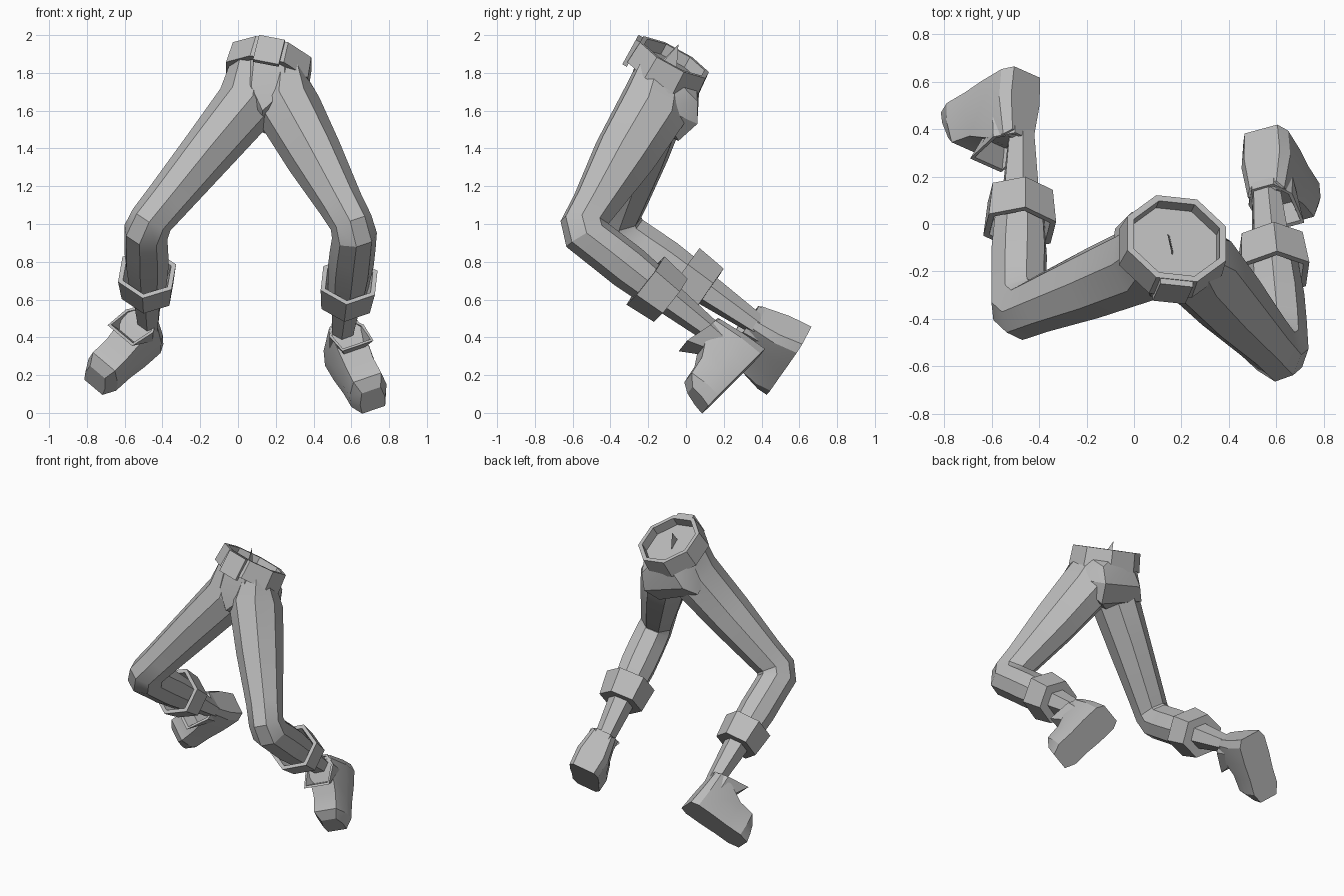
import bpy, bmesh, math
from mathutils import Vector as V

cube = bpy.data.objects.get("Cube")
if cube:
    bpy.data.objects.remove(cube)

grey = bpy.data.materials.new("plain_grey")
grey.use_nodes = True
grey.diffuse_color = (0.5, 0.5, 0.5, 1)
grey.node_tree.nodes["Principled BSDF"].inputs["Base Color"].default_value = (0.5, 0.5, 0.5, 1)


def finish(name, bm):
    bmesh.ops.recalc_face_normals(bm, faces=bm.faces)
    mesh = bpy.data.meshes.new(name)
    bm.to_mesh(mesh)
    bm.free()
    ob = bpy.data.objects.new(name, mesh)
    bpy.context.collection.objects.link(ob)
    mesh.materials.append(grey)
    bpy.ops.object.select_all(action="DESELECT")
    ob.select_set(True)
    bpy.context.view_layer.objects.active = ob
    bpy.ops.object.shade_smooth_by_angle(angle=math.radians(28))


def ring(c, a, b, ra, rb, n=8, phase=0.5):
    """Polygon around c in the plane of a and b."""
    angles = [2 * math.pi * (i + phase) / n for i in range(n)]
    return [c + a * ra * math.cos(t) + b * rb * math.sin(t) for t in angles]


def loft(name, rings, hollow=False):
    """Skin the rings; a hollow loft joins the last ring to the first."""
    bm = bmesh.new()
    rows = [[bm.verts.new(p) for p in r] for r in rings]
    n = len(rows[0])
    for lo, hi in zip(rows, rows[1:] + (rows[:1] if hollow else [])):
        for i in range(n):
            j = (i + 1) % n
            bm.faces.new((lo[i], lo[j], hi[j], hi[i]))
    if not hollow:
        bm.faces.new(rows[0])
        bm.faces.new(rows[-1])
    finish(name, bm)


def hull(name, points):
    bm = bmesh.new()
    for p in points:
        bm.verts.new(p)
    out = bmesh.ops.convex_hull(bm, input=bm.verts)
    loose = list({v for v in out["geom_interior"] + out["geom_unused"]
                  if isinstance(v, bmesh.types.BMVert)})
    if loose:
        bmesh.ops.delete(bm, geom=loose, context="VERTS")
    finish(name, bm)


# Tilted waist frame
waist = V((0.167, -0.09, 1.83))
up = V((0.25, 0.55, 1)).normalized()
across = (V((1, 0, 0)) - up * up.x).normalized()
back = up.cross(across)


def waist_ring(h, r):
    return ring(waist + up * h, across, back, r, r * 0.93)


# Pelvis with seat and crotch
hips = [(0.40, -0.14, 1.62), (-0.09, -0.1, 1.64), (0.31, 0.06, 1.65), (0.29, 0.06, 1.53),
        (0.20, 0.05, 1.55), (-0.01, 0.05, 1.62), (-0.08, -0.02, 1.57), (0.13, -0.325, 1.6),
        (0.07, -0.305, 1.73), (0.25, -0.305, 1.71), (0.12, -0.14, 1.49), (0.24, -0.04, 1.44)]
hull("pelvis", waist_ring(0.0, 0.205) + [V(p) for p in hips])

# Belt, buckle and small fold at the waist
loft("belt", [waist_ring(h, r) for h, r in
              ((-0.065, 0.24), (0.062, 0.23), (0.062, 0.2), (-0.065, 0.2))], True)
buckle = waist - back * 0.197 - up * 0.015
hull("belt_buckle", [buckle + across * x + up * z - back * y
                     for x in (-0.07, 0.07) for z in (-0.078, 0.074) for y in (0, 0.027)])
hull("waist_fold", [V((0.14, -0.04, 1.95)), V((0.15, -0.05, 1.82)),
                    V((0.16, -0.13, 1.86)), V((0.165, -0.12, 1.86))])


def leg(side, sign, hip, knee, ankle, thigh_r):
    hip, knee, ankle = V(hip), V(knee), V(ankle)
    thigh, shin = (knee - hip).normalized(), (ankle - knee).normalized()
    hinge = thigh.cross(shin).normalized()

    def section(c, d, ra, rb, n=8, phase=0.5):
        d = d.normalized()
        s = (hinge - d * hinge.dot(d)).normalized()
        return ring(c, s, s.cross(d), ra, rb, n, phase)

    # Trouser leg from waist, rounded at the knee
    loft(side + "_trouser_leg", [
        section(waist + across * 0.09 * sign - up * 0.03, -up, 0.115, 0.165),
        section(hip, thigh - up * 0.6, thigh_r * 1.18, thigh_r * 1.27),
        section(hip.lerp(knee, 0.4), thigh, thigh_r, thigh_r * 1.15),
        section(hip.lerp(knee, 0.8), thigh, 0.118, 0.127),
        section(knee - thigh * 0.05, thigh * 2 + shin, 0.112, 0.13),
        section(knee + shin * 0.05, thigh + shin * 2, 0.118, 0.13),
        section(knee.lerp(ankle, 0.2), shin, 0.122, 0.118),
        section(knee.lerp(ankle, 0.36), shin, 0.122, 0.12),
        section(knee.lerp(ankle, 0.6), shin, 0.105, 0.105)])
    # Flared shin band
    loft(side + "_shin_band", [
        section(knee.lerp(ankle, t), shin, r, r * 0.96, 6, 0)
        for t, r in ((0.49, 0.168), (0.68, 0.15), (0.68, 0.085), (0.62, 0.11), (0.49, 0.14))], True)
    # Lower shin
    loft(side + "_lower_shin", [
        section(knee.lerp(ankle, 0.62), shin, 0.09, 0.088, 6, 0),
        section(ankle + shin * 0.04, shin, 0.062, 0.054, 6, 0)])


def boot(side, heel, forward, upward):
    heel, f = V(heel), V(forward).normalized()
    u = V(upward)
    u = (u - f * u.dot(f)).normalized()
    s = f.cross(u)

    # Shoe body: position along sole, lean at the top, half width, height
    body = [(0, 0.05, 0.082, 0.28), (0.05, 0.035, 0.112, 0.295), (0.17, 0.01, 0.113, 0.27),
            (0.28, 0.01, 0.105, 0.205), (0.39, 0.005, 0.107, 0.185), (0.46, -0.02, 0.072, 0.13)]
    outline = [(-0.92, 0), (0.92, 0), (1, 0.45), (0.75, 1), (-0.75, 1), (-1, 0.45)]
    loft(side + "_boot", [[heel + f * (a + lean * z) + s * w * x + u * h * z
                           for x, z in outline] for a, lean, w, h in body])

    # Open boot collar with two flared front corners
    def collar(a, h, r, flare):
        points = ring(heel + f * a + u * h, f, s, r, r * 1.05, 6)
        for i, sway in ((0, 1), (5, -1)):
            points[i] += (f * 0.9 + u * 0.35 + s * 0.5 * sway) * flare
        return points

    loft(side + "_boot_collar", [collar(0.125, 0.2, 0.095, 0), collar(0.13, 0.295, 0.095, 0.08),
                                 collar(0.13, 0.295, 0.08, 0.075), collar(0.125, 0.2, 0.08, 0)], True)


leg("left", 1, (0.26, -0.17, 1.62), (0.62, -0.56, 0.97), (0.555, 0.145, 0.42), 0.15)
leg("right", -1, (0.045, -0.16, 1.63), (-0.488, -0.375, 0.985), (-0.475, 0.35, 0.485), 0.137)
boot("left", (0.535, 0.40, 0.315), (0.4, -0.65, -0.65), (0, -0.78, 0.62))
boot("right", (-0.45, 0.64, 0.41), (-0.61, -0.37, -0.53), (0, -0.87, 0.46))
